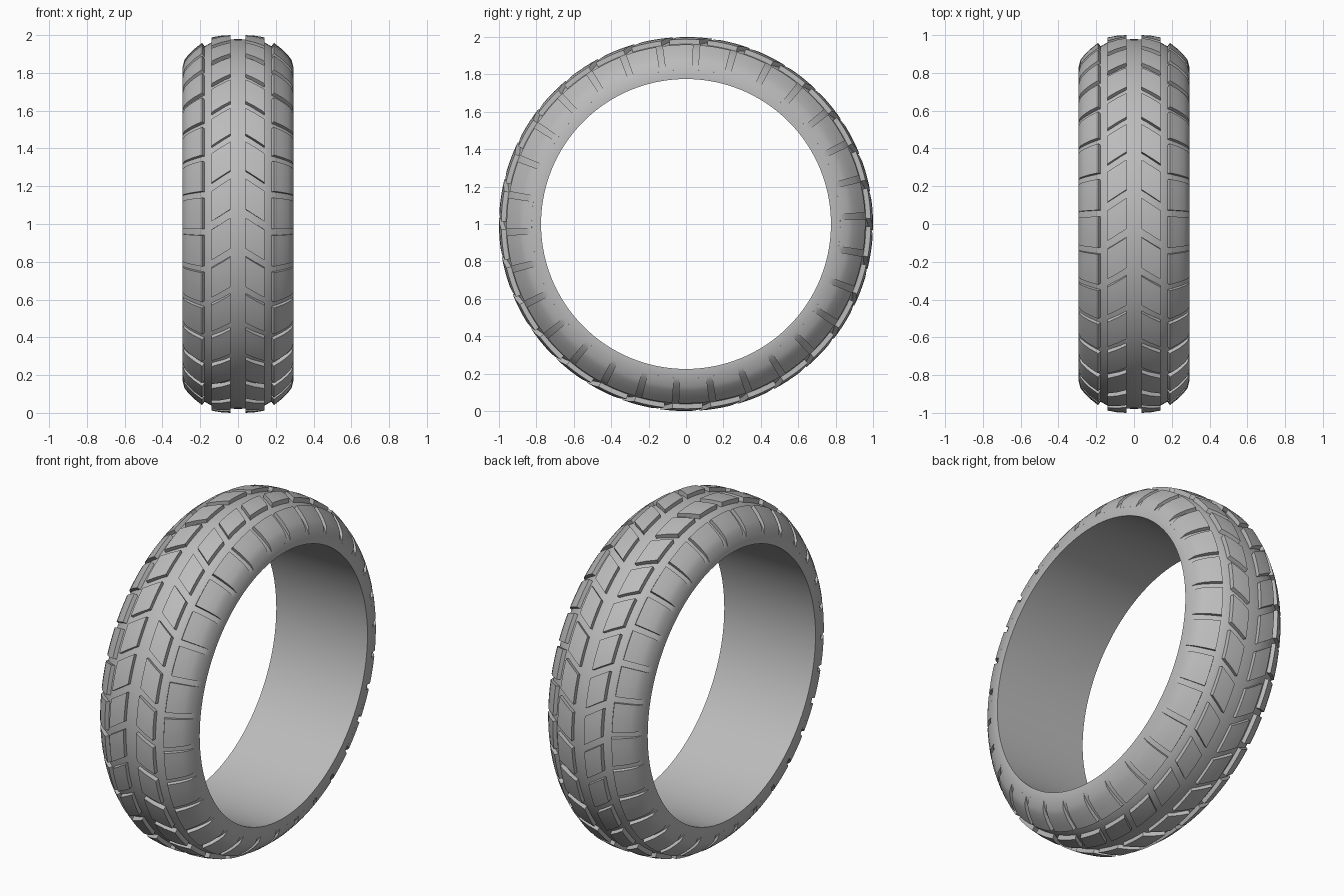
import bpy, bmesh
from math import sin, cos, pi, radians

cube = bpy.data.objects.get("Cube")
if cube:
    bpy.data.objects.remove(cube)

rubber = bpy.data.materials.new("grey_rubber")
rubber.use_nodes = True
GREY = (0.5, 0.5, 0.5, 1)
rubber.diffuse_color = GREY
rubber.node_tree.nodes["Principled BSDF"].inputs["Base Color"].default_value = GREY

COUNT = 30            # tread blocks per row
PITCH = 2 * pi / COUNT


def ring_point(x, r, angle):
    """Point on the wheel; the angle runs from the front up over the top."""
    return (x, -r * cos(angle), 1 + r * sin(angle))


def finish(name, bm, mirror=False):
    bmesh.ops.recalc_face_normals(bm, faces=bm.faces)
    mesh = bpy.data.meshes.new(name)
    bm.to_mesh(mesh)
    bm.free()
    mesh.materials.append(rubber)
    obj = bpy.data.objects.new(name, mesh)
    bpy.context.collection.objects.link(obj)
    if mirror:
        mod = obj.modifiers.new("mirror", 'MIRROR')
        mod.use_axis = (True, False, False)
    bpy.ops.object.select_all(action='DESELECT')
    obj.select_set(True)
    bpy.context.view_layer.objects.active = obj
    bpy.ops.object.shade_smooth_by_angle(angle=radians(30))
    return obj


def revolve(name, profile, steps):
    """Closed cross-section turned around the axle."""
    bm = bmesh.new()
    rings = [[bm.verts.new(ring_point(x, r, 2 * pi * i / steps)) for x, r in profile]
             for i in range(steps)]
    n = len(profile)
    for i in range(steps):
        a, b = rings[i], rings[(i + 1) % steps]
        for j in range(n):
            k = (j + 1) % n
            bm.faces.new((a[j], a[k], b[k], b[j]))
    return finish(name, bm)


def tread_row(name, profile, start, length, lead, sink, rows=4):
    """Ring of raised blocks; lead slants the inner edge forward."""
    bm = bmesh.new()
    n = len(profile)
    x_end = profile[-1][0]
    width = x_end - profile[0][0]
    for block in range(COUNT):
        layers = []
        for dx, dr in ((0, 0), sink):
            grid = []
            for i in range(rows + 1):
                line = []
                for x, r in profile:
                    angle = (start + block * PITCH + length * i / rows
                             + lead * (x_end - x) / width)
                    line.append(bm.verts.new(ring_point(x - dx, r - dr, angle)))
                grid.append(line)
            layers.append(grid)
        top, low = layers
        for grid in layers:
            for i in range(rows):
                for j in range(n - 1):
                    bm.faces.new((grid[i][j], grid[i][j + 1],
                                  grid[i + 1][j + 1], grid[i + 1][j]))
        # block walls
        for i in (0, rows):
            for j in range(n - 1):
                bm.faces.new((top[i][j], top[i][j + 1], low[i][j + 1], low[i][j]))
        for j in (0, n - 1):
            for i in range(rows):
                bm.faces.new((top[i][j], top[i + 1][j], low[i + 1][j], low[i][j]))
    return finish(name, bm, mirror=True)


# Tyre body with a straight bore and rounded crown
half = [(0.295, 0.775), (0.295, 0.825), (0.282, 0.848), (0.262, 0.872),
        (0.228, 0.903), (0.19, 0.933), (0.14, 0.962), (0.07, 0.976)]
body = half + [(0, 0.979)] + [(-x, r) for x, r in reversed(half)]
revolve("tyre_body", body, 120)

# Slanted blocks either side of the centre channel
tread_row("centre_blocks", [(0.04, 1.0), (0.09, 0.997), (0.14, 0.988)],
          radians(0.8), PITCH - 0.045, radians(3.7), (0, 0.045))

# Shoulder blocks wrapping down to the sidewall
tread_row("shoulder_blocks",
          [(0.19, 0.959), (0.235, 0.924), (0.265, 0.893), (0.284, 0.868), (0.295, 0.825)],
          radians(-2.6) + 0.018, PITCH - 0.036, 0, (0.025, 0.035))
